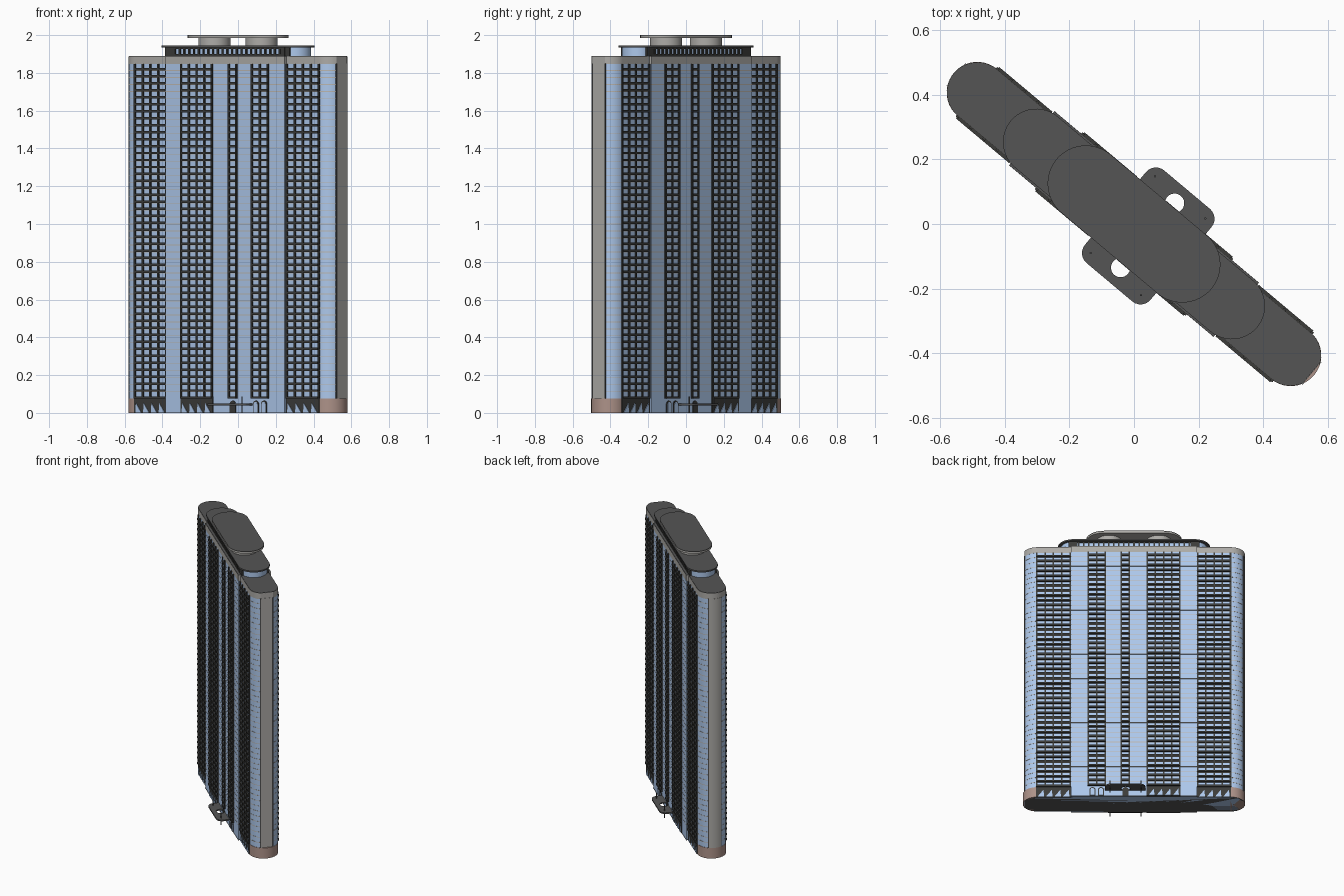
import bpy, bmesh, math

if "Cube" in bpy.data.objects:
    bpy.data.objects.remove(bpy.data.objects["Cube"])

TURN = math.radians(-40)      # the tower stands diagonally on its plot
R, C = 0.093, 0.633           # end radius and end centre
FLOORS, Z0, Z1 = 48, 0.075, 1.85
STEP = (Z1 - Z0) / FLOORS
# balcony columns along the length: start, end, bays, wall depth
COLS = [(-.632, -.417, 4, .093), (-.30, -.087, 4, .108), (.03, .082, 1, .108),
        (.188, .30, 2, .108), (.417, .638, 4, .093)]


def mat(name, r, g, b):
    m = bpy.data.materials.new(name)
    m.diffuse_color = (r, g, b, 1)
    m.use_nodes = True
    m.node_tree.nodes["Principled BSDF"].inputs["Base Color"].default_value = m.diffuse_color
    return m


GLASS = mat("blue_glass", .42, .58, .84)
DARK = mat("dark_frame", .045, .045, .042)
ROOF = mat("roof_grey", .09, .09, .09)
STONE = mat("pale_stone", .42, .41, .39)
LINE = mat("floor_line", .50, .47, .43)
BROWN = mat("brown_stone", .42, .29, .25)


def finish(name, bm, m):
    bmesh.ops.recalc_face_normals(bm, faces=bm.faces)
    me = bpy.data.meshes.new(name)
    bm.to_mesh(me)
    bm.free()
    ob = bpy.data.objects.new(name, me)
    bpy.context.collection.objects.link(ob)
    me.materials.append(m)
    ob.rotation_euler.z = TURN
    return ob


def add_prism(bm, pts, a, b, upright=False):
    """Extrude a flat outline from a to b along z (or along y if upright)."""
    def P(p, h):
        return (p[0], h, p[1]) if upright else (p[0], p[1], h)
    lo = [bm.verts.new(P(p, a)) for p in pts]
    hi = [bm.verts.new(P(p, b)) for p in pts]
    bm.faces.new(lo)
    bm.faces.new(hi)
    for i in range(len(pts)):
        j = (i + 1) % len(pts)
        bm.faces.new((lo[i], lo[j], hi[j], hi[i]))


def add_box(bm, x0, x1, y0, y1, z0, z1):
    add_prism(bm, [(x0, y0), (x1, y0), (x1, y1), (x0, y1)], z0, z1)


def prism(name, pts, a, b, m, smooth=True):
    bm = bmesh.new()
    add_prism(bm, pts, a, b)
    ob = finish(name, bm, m)
    if smooth:
        bpy.ops.object.select_all(action='DESELECT')
        ob.select_set(True)
        bpy.context.view_layer.objects.active = ob
        bpy.ops.object.shade_smooth_by_angle(angle=math.radians(25))
    return ob


def arc(cx, cy, r, a0, a1, n):
    return [(cx + r * math.cos(math.radians(a0 + (a1 - a0) * i / n)),
             cy + r * math.sin(math.radians(a0 + (a1 - a0) * i / n))) for i in range(n + 1)]


def stadium(c, r, n=24):
    return arc(c, 0, r, -90, 90, n) + arc(-c, 0, r, 90, 270, n)


def outline(d=0):
    """Tower plan: one blunt end, one round end, thicker middle."""
    r, w, m = R + d, .108 + d, .412 + d
    return (arc(C, 0, r, -90, -27, 8) + arc(C, 0, r, 27, 90, 8)
            + [(m, r), (m, w), (-m, w), (-m, r)]
            + arc(-C, 0, r, 90, 270, 24)
            + [(-m, -r), (-m, -w), (m, -w), (m, -r)])


# tower body, parapet and roof deck
prism("tower_glass_body", outline(), 0, Z1, GLASS)
prism("parapet", outline(.001), Z1 - .004, 1.888, STONE)
prism("roof_deck", outline(0), 1.888, 1.89, ROOF)
prism("base_plate", outline(.0015), 0, .003, ROOF)

# thin floor lines round the tower
bm = bmesh.new()
for f in range(1, FLOORS):
    add_prism(bm, outline(.0008), Z0 + f * STEP - .002, Z0 + f * STEP + .002)
finish("floor_lines", bm, LINE)

# stone panels and brown plinths on both ends
prism("right_end_panel", [(C, -.03)] + arc(C, 0, R + .003, -27, 27, 1) + [(C, .03)], Z0, Z1, STONE)
prism("left_end_panel", [(-C, .03)] + arc(-C, 0, R + .002, 153, 207, 8) + [(-C, -.03)], Z0, Z1, STONE)
for nm, s, n in (("right_plinth", 1, 20), ("left_plinth", -1, 20)):
    prism(nm, [(s * x, y) for x, y in arc(C, 0, R + .002, -90, 90, n)], 0, Z0, BROWN)

# thin joints beside the stone panels
bm = bmesh.new()
for s in (1, -1):
    for a in (-27, 27):
        x, y = arc(C, 0, R + .001, a, a, 1)[0]
        add_box(bm, s * x - .003, s * x + .003, y - .003, y + .003, Z0, Z1)
finish("end_joints", bm, ROOF)

# balcony slabs and posts
slabs, posts, base = bmesh.new(), bmesh.new(), bmesh.new()
sails, arches = bmesh.new(), bmesh.new()
for s in (1, -1):
    for k, (u0, u1, bays, w) in enumerate(COLS):
        for f in range(FLOORS):
            z = Z0 + f * STEP
            add_box(slabs, u0, u1, s * (w - .005), s * (w + .011), z, z + .013)
        bw = (u1 - u0) / bays
        for b in range(bays + 1):
            u = u0 + b * bw
            add_box(posts, u - .005, u + .005, s * (w - .005), s * (w + .007), Z0, Z1 - .004)
        # ground floor: dark shopfronts with slanted glass, or arched doors
        if bays == 4:
            add_box(base, u0 - .004, u1 + .004, s * (w - .01), s * (w + .004), 0, Z0)
            for b in range(bays):
                u = u0 + b * bw
                add_prism(sails, [(u + .006, .002), (u + bw - .008, .002), (u + .010, .052)],
                          s * w, s * (w + .007), True)
        else:
            for b in range(bays):
                c, r = u0 + (b + .5) * bw, .02
                add_prism(arches, [(c + r, .003)] + arc(c, .045, r, 0, 180, 10) + [(c - r, .003)],
                          s * w, s * (w + .004), True)
                if bays == 2:
                    r = .013
                    add_prism(sails, [(c + r, .003)] + arc(c, .045, r, 0, 180, 10) + [(c - r, .003)],
                              s * w, s * (w + .006), True)
finish("balcony_slabs", slabs, DARK)
finish("balcony_posts", posts, DARK)
finish("shopfronts", base, DARK)
finish("slanted_glass", sails, GLASS)
finish("arched_doors", arches, DARK)

# entrance canopies with a round opening and two masts
for nm, s in (("back", 1), ("front", -1)):
    bm = bmesh.new()
    rim = [(-.075, .10)] + arc(-.035, .147, .04, 180, 90, 6) + arc(.15, .147, .04, 90, 0, 6) + [(.19, .10)]
    hole = arc(.055, .130, .03, 0, 345, 23)
    for loop in (rim, hole):
        vs = [bm.verts.new((x, s * y, .04)) for x, y in loop]
        for i in range(len(vs)):
            bm.edges.new((vs[i - 1], vs[i]))
    bmesh.ops.triangle_fill(bm, edges=bm.edges[:], use_beauty=True)
    new = bmesh.ops.extrude_face_region(bm, geom=bm.faces[:])["geom"]
    bmesh.ops.translate(bm, verts=[g for g in new if isinstance(g, bmesh.types.BMVert)], vec=(0, 0, .009))
    finish(nm + "_canopy", bm, ROOF)
    bm = bmesh.new()
    for u in (-.045, .158):
        add_prism(bm, arc(u, s * .155, .0035, 0, 315, 7), 0, .087)
    finish(nm + "_canopy_masts", bm, ROOF)

# lower penthouse: glass drum ends, dark window band, roof slab
prism("penthouse_glass", stadium(.395, .085), 1.89, 1.935, GLASS)
bm = bmesh.new()
for s in (1, -1):
    for z in (1.89, 1.927):
        add_box(bm, -.40, .40, s * .08, s * .092, z, z + .009)
    for i in range(25):
        u = -.395 + i * .79 / 24
        add_box(bm, u - .005, u + .005, s * .08, s * .092, 1.89, 1.935)
    for e in (-1, 1):
        add_box(bm, e * .40 - .03, e * .40 + .03, s * .08, s * .09, 1.89, 1.935)
finish("penthouse_frames", bm, DARK)
prism("penthouse_roof", stadium(.395, .103), 1.935, 1.945, ROOF)

# upper drums and crowning slab with pale edge
for nm, s in (("left", -1), ("right", 1)):
    prism(nm + "_roof_drum", arc(s * .163, 0, .085, 0, 352.5, 47), 1.945, 1.986, STONE)
prism("crown_slab_edge", stadium(.195, .117), 1.985, 1.998, STONE)
prism("crown_slab_top", stadium(.195, .118), 1.997, 2.0, ROOF)
